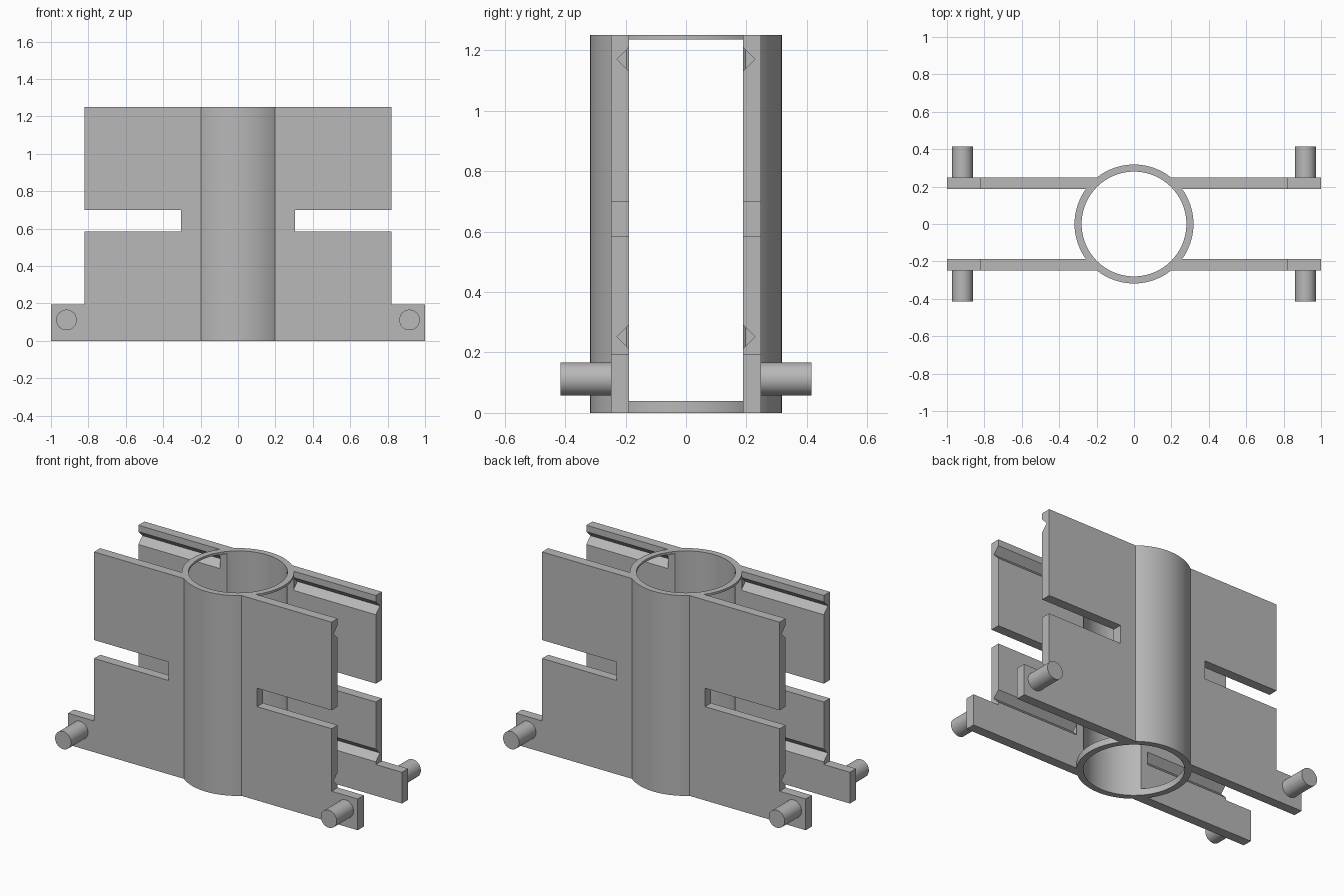
import bpy
import bmesh
import math
from mathutils import Matrix

cube = bpy.data.objects.get("Cube")
if cube:
    bpy.data.objects.remove(cube, do_unlink=True)

grey = bpy.data.materials.new("grey")
grey.use_nodes = True
GREY = (0.48, 0.48, 0.48, 1)
grey.diffuse_color = GREY
grey.node_tree.nodes["Principled BSDF"].inputs["Base Color"].default_value = GREY

HEIGHT = 1.25
OUTER, BORE = 0.318, 0.28
PLATE_IN, PLATE_OUT = 0.188, 0.248


def finish(bm, name):
    bmesh.ops.recalc_face_normals(bm, faces=bm.faces)
    mesh = bpy.data.meshes.new(name)
    bm.to_mesh(mesh)
    bm.free()
    mesh.materials.append(grey)
    ob = bpy.data.objects.new(name, mesh)
    bpy.context.collection.objects.link(ob)
    return ob


def prism(name, points, axis, length):
    """Extrude a closed 3D outline along an axis."""
    bm = bmesh.new()
    face = bm.faces.new([bm.verts.new(p) for p in points])
    new = bmesh.ops.extrude_face_region(bm, geom=[face])["geom"]
    move = [length if i == axis else 0 for i in range(3)]
    bmesh.ops.translate(bm, vec=move, verts=[v for v in new if isinstance(v, bmesh.types.BMVert)])
    return finish(bm, name)


def cylinder(name, radius, z0, z1, segments=96):
    bm = bmesh.new()
    bmesh.ops.create_cone(bm, cap_ends=True, segments=segments, radius1=radius, radius2=radius,
                          depth=z1 - z0, matrix=Matrix.Translation((0, 0, (z0 + z1) / 2)))
    return finish(bm, name)


def activate(ob):
    bpy.ops.object.select_all(action="DESELECT")
    ob.select_set(True)
    bpy.context.view_layer.objects.active = ob


def cut(ob, cutter):
    """Subtract a cutter and discard it."""
    cutter.hide_render = True
    mod = ob.modifiers.new("cut", "BOOLEAN")
    mod.operation, mod.solver, mod.object = "DIFFERENCE", "EXACT", cutter
    activate(ob)
    bpy.ops.object.modifier_apply(modifier=mod.name)
    bpy.data.objects.remove(cutter, do_unlink=True)


def mirror_four(ob):
    mod = ob.modifiers.new("mirror", "MIRROR")
    mod.use_axis = (True, True, False)
    mod.use_mirror_merge = False


def smooth(ob):
    activate(ob)
    bpy.ops.object.shade_smooth_by_angle(angle=math.radians(30))


# Central tube, open on both sides between its end rims
tube = cylinder("central_tube", OUTER, 0, HEIGHT)
cut(tube, cylinder("bore", BORE, -0.1, HEIGHT + 0.1))
w = PLATE_IN
cut(tube, prism("window", [(-0.5, -w, 0.04), (-0.5, w, 0.04), (-0.5, w, 1.236), (-0.5, -w, 1.236)], 0, 1))
smooth(tube)

# Slotted side plates with a foot tab, one quarter mirrored to four
outline = [(0.15, 0), (1, 0), (1, 0.195), (0.82, 0.195), (0.82, 0.585), (0.305, 0.585),
           (0.305, 0.7), (0.82, 0.7), (0.82, HEIGHT), (0.15, HEIGHT)]
plate = prism("side_plates", [(x, PLATE_IN, z) for x, z in outline], 1, PLATE_OUT - PLATE_IN)
cut(plate, cylinder("plate_end", 0.3, -0.1, HEIGHT + 0.1))

# V grooves along the inner faces
for z in (0.252, 1.17):
    groove = [(0.25, PLATE_IN - 0.02, z - 0.06), (0.25, PLATE_IN + 0.04, z), (0.25, PLATE_IN - 0.02, z + 0.06)]
    cut(plate, prism("groove", groove, 0, 0.65))
mirror_four(plate)

# Round pins on the foot tabs
pin = cylinder("pins", 0.055, 0, 0.167, 48)
pin.data.transform(Matrix.Translation((0.917, PLATE_OUT, 0.112)) @ Matrix.Rotation(-math.pi / 2, 4, "X"))
mirror_four(pin)
smooth(pin)
